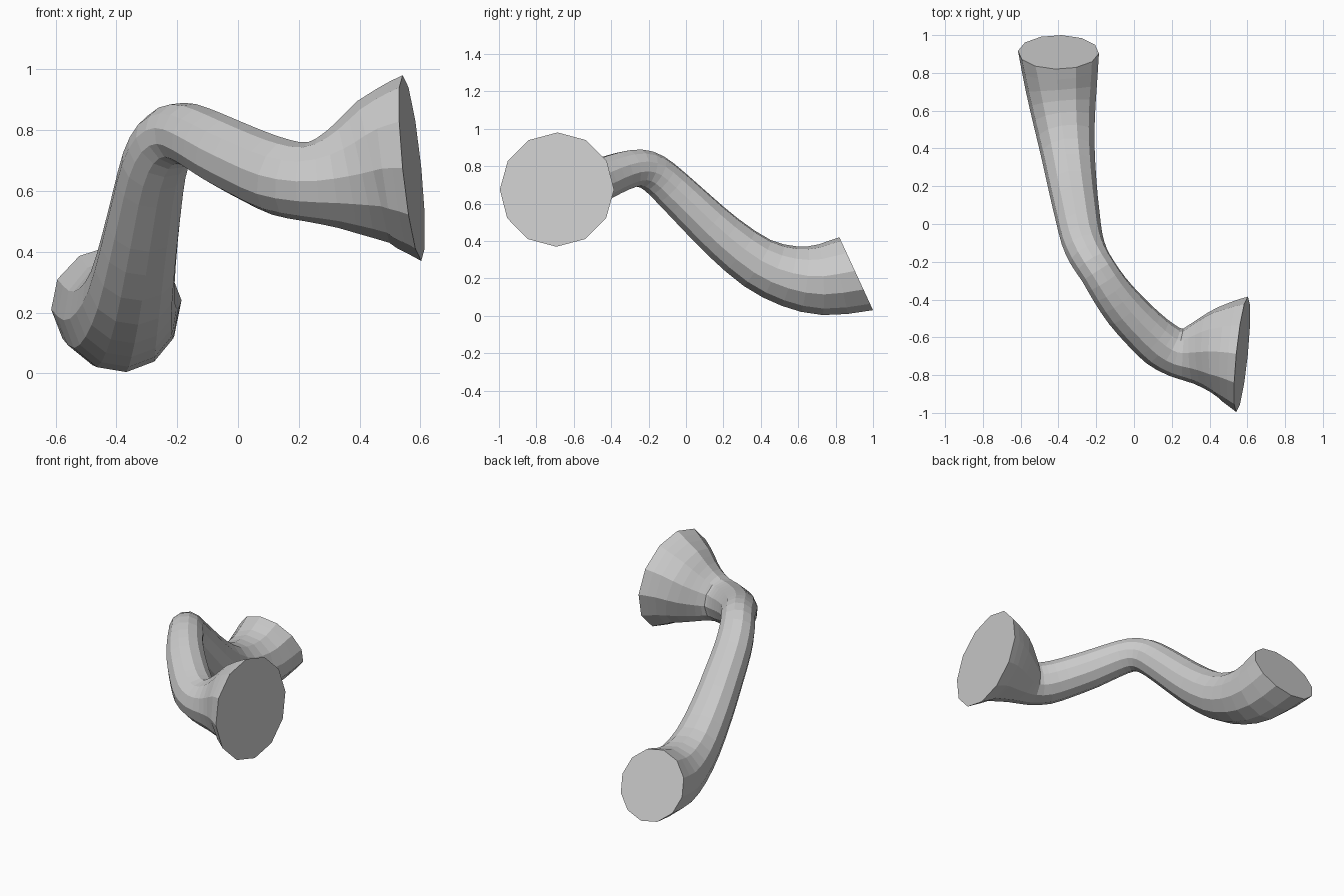
import bpy, bmesh, math
from mathutils import Vector, Matrix

if "Cube" in bpy.data.objects:
    bpy.data.objects.remove(bpy.data.objects["Cube"])

SIDES, STEPS = 12, 2
# centre line and radius of the pipe, from the wide mouth to the narrow mouth
PATH = [(.572, -.69, .675, .307), (.49, -.68, .672, .265), (.40, -.68, .652, .212),
        (.31, -.685, .636, .16), (.225, -.68, .63, .13), (.14, -.635, .645, .127),
        (.05, -.555, .682, .121), (-.05, -.45, .73, .115), (-.13, -.345, .772, .106),
        (-.19, -.25, .79, .101), (-.24, -.17, .762, .105), (-.275, -.08, .685, .111),
        (-.30, .05, .56, .119), (-.325, .20, .42, .129), (-.35, .38, .283, .144),
        (-.37, .55, .213, .165), (-.385, .72, .193, .19), (-.40, .91, .225, .215)]
START_NORMAL = Vector((-.99, .1, -.1)).normalized()
END_NORMAL = Vector((0, .91, .42)).normalized()


def smooth_path(points):
    """Catmull-Rom samples of position and radius."""
    p = [Vector(q) for q in points]
    p = [2 * p[0] - p[1]] + p + [2 * p[-1] - p[-2]]
    out = []
    for a, b, c, d in zip(p, p[1:], p[2:], p[3:]):
        for k in range(STEPS):
            t = k / STEPS
            out.append(.5 * (2 * b + (c - a) * t + (2 * a - 5 * b + 4 * c - d) * t * t
                             + (3 * b - a - 3 * c + d) * t ** 3))
    return out + [p[-2]]


rings = smooth_path(PATH)
centres = [r.to_3d() for r in rings]
n = len(rings)
normals = [(centres[min(i + 1, n - 1)] - centres[max(i - 1, 0)]).normalized() for i in range(n)]
normals[0], normals[-1] = START_NORMAL, END_NORMAL
normals[1] = (normals[0] + normals[2]).normalized()
normals[-2] = (normals[-1] + normals[-3]).normalized()

# sweep a polygon along the path without twisting
bm = bmesh.new()
up = Vector((0, 0, 1))
prev = None
loops = []
for r, c, nor in zip(rings, centres, normals):
    if prev is not None:
        up = prev.rotation_difference(nor) @ up
    up = (up - nor * up.dot(nor)).normalized()
    prev = nor
    loops.append([bm.verts.new(c + Matrix.Rotation(math.tau * k / SIDES, 3, nor) @ up * r.w)
                  for k in range(SIDES)])
for a, b in zip(loops, loops[1:]):
    for k in range(SIDES):
        j = (k + 1) % SIDES
        bm.faces.new((a[k], a[j], b[j], b[k]))
# flat end caps
bm.faces.new(loops[0])
bm.faces.new(loops[-1])
bmesh.ops.recalc_face_normals(bm, faces=bm.faces)

mesh = bpy.data.meshes.new("flared_pipe")
bm.to_mesh(mesh)
bm.free()
grey = bpy.data.materials.new("light_grey")
grey.diffuse_color = (.6, .6, .6, 1)
grey.use_nodes = True
grey.node_tree.nodes["Principled BSDF"].inputs["Base Color"].default_value = grey.diffuse_color
mesh.materials.append(grey)
pipe = bpy.data.objects.new("flared_pipe", mesh)
bpy.context.collection.objects.link(pipe)
